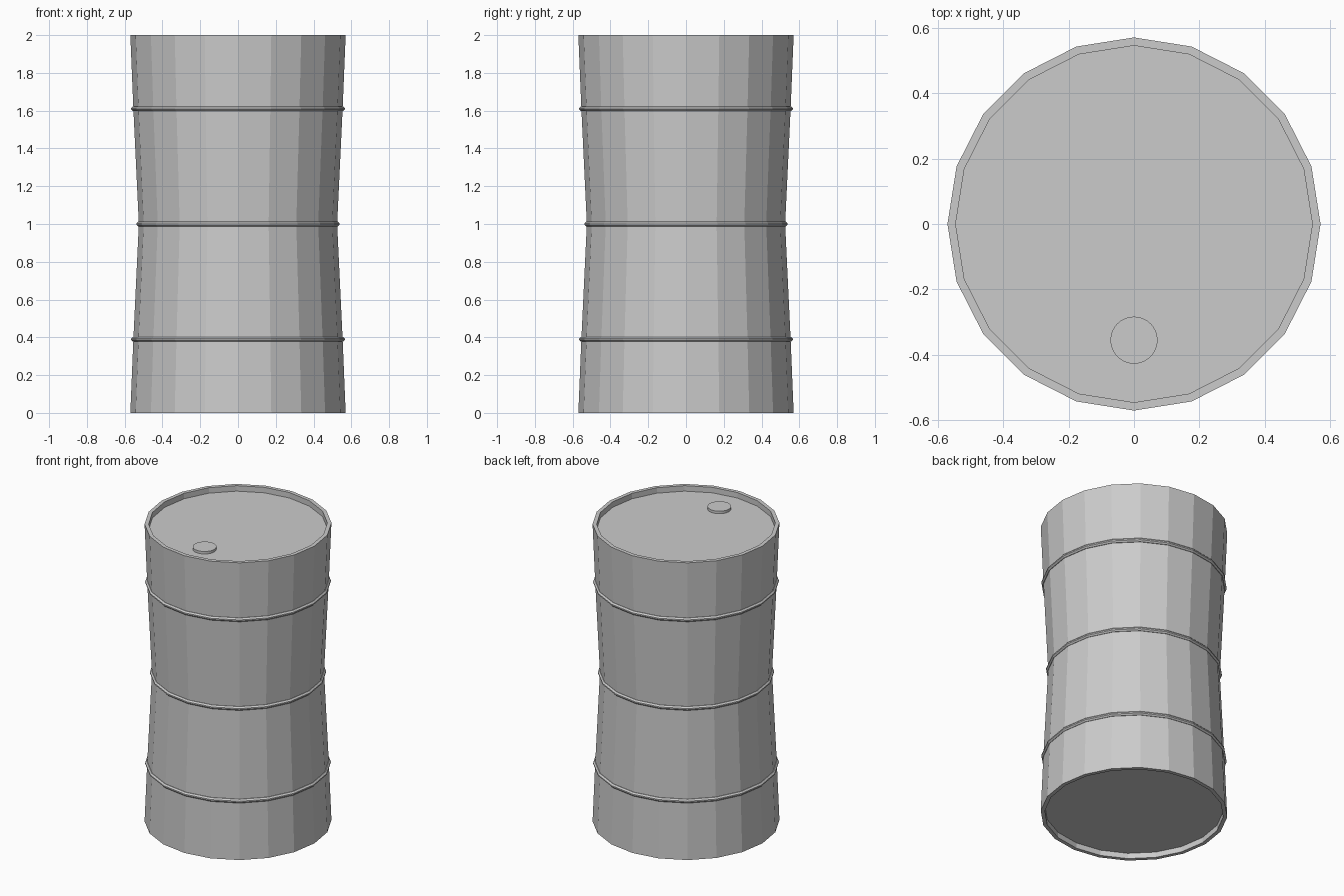
import bpy, bmesh, math

if "Cube" in bpy.data.objects:
    bpy.data.objects.remove(bpy.data.objects["Cube"])

SIDES = 20


def lathe(name, profile, closed=False, cap=False, sides=SIDES, center=(0, 0)):
    """Revolve (radius, z) points into a flat-shaded faceted part."""
    bm = bmesh.new()
    rings = []
    for r, z in profile:
        rings.append([bm.verts.new((center[0] + r * math.cos(2 * math.pi * i / sides),
                                    center[1] + r * math.sin(2 * math.pi * i / sides), z))
                      for i in range(sides)])
    pairs = list(zip(rings, rings[1:]))
    if closed:
        pairs.append((rings[-1], rings[0]))
    for a, b in pairs:
        for i in range(sides):
            j = (i + 1) % sides
            bm.faces.new((a[i], a[j], b[j], b[i]))
    if cap:
        bm.faces.new(rings[0])
        bm.faces.new(rings[-1])
    bmesh.ops.recalc_face_normals(bm, faces=bm.faces)
    mesh = bpy.data.meshes.new(name)
    bm.to_mesh(mesh)
    bm.free()
    obj = bpy.data.objects.new(name, mesh)
    bpy.context.collection.objects.link(obj)
    return obj


# Waisted drum with recessed ends
R, WAIST, INNER, RECESS = 0.57, 0.525, 0.545, 0.037
lathe("drum_body", [(INNER, RECESS), (INNER, 0), (R, 0), (0.554, 0.39), (WAIST, 1),
                    (0.554, 1.61), (R, 2), (INNER, 2), (INNER, 2 - RECESS)], cap=True)

# Raised hoops
for name, r, z in (("lower_hoop", 0.554, 0.39),
                   ("middle_hoop", WAIST, 1.0),
                   ("upper_hoop", 0.554, 1.61)):
    lathe(name, [(r - 0.012, z - 0.013), (r + 0.003, z - 0.013), (r + 0.012, z - 0.004),
                 (r + 0.012, z + 0.004), (r + 0.003, z + 0.013), (r - 0.012, z + 0.013)],
          closed=True)

# Filler plug on the lid
lathe("filler_plug", [(0.072, 1.955), (0.072, 1.98)], cap=True, sides=32, center=(0, -0.355))
